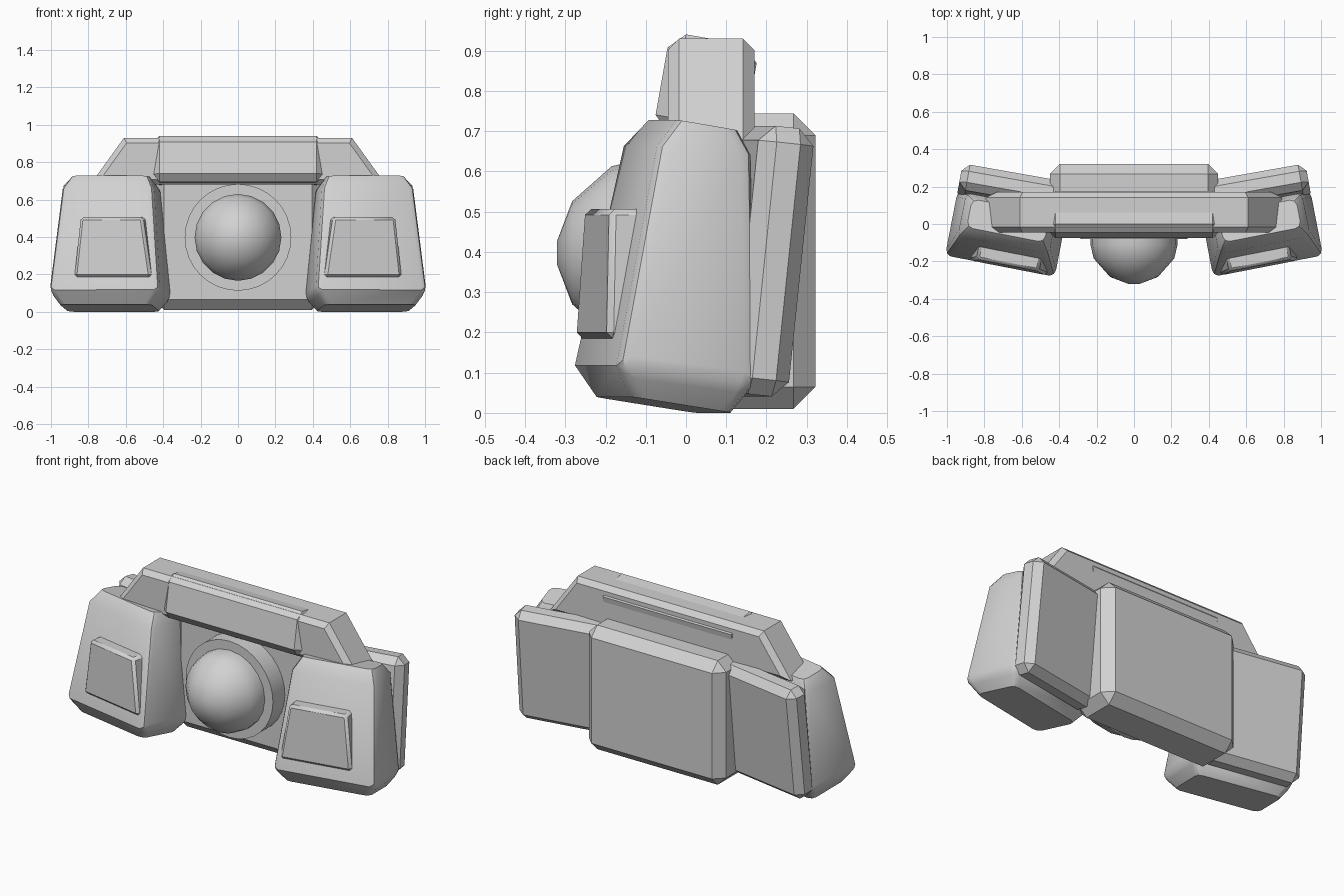
import bpy, bmesh
from math import radians, tau
from mathutils import Matrix, Vector

cube = bpy.data.objects.get("Cube")
if cube:
    bpy.data.objects.remove(cube, do_unlink=True)

grey = bpy.data.materials.new("light_grey")
grey.use_nodes = True
colour = (0.64, 0.64, 0.64, 1)
grey.diffuse_color = colour
grey.node_tree.nodes["Principled BSDF"].inputs["Base Color"].default_value = colour


def finish(name, bm, angle=35):
    """Turn a bmesh into a grey object with sharp edges kept."""
    bmesh.ops.recalc_face_normals(bm, faces=bm.faces[:])
    mesh = bpy.data.meshes.new(name)
    bm.to_mesh(mesh)
    bm.free()
    mesh.materials.append(grey)
    obj = bpy.data.objects.new(name, mesh)
    bpy.context.collection.objects.link(obj)
    bpy.ops.object.select_all(action="DESELECT")
    obj.select_set(True)
    bpy.context.view_layer.objects.active = obj
    bpy.ops.object.shade_smooth_by_angle(angle=radians(angle))


def block(name, rings, bevel, rule=lambda edge: True, segments=1, matrix=Matrix(), mirror=False):
    """Stacked block; each ring is (x0, x1, y_front, y_back, z_front, z_back)."""
    bm = bmesh.new()
    loops = []
    for x0, x1, yf, yb, zf, zb in rings:
        corners = ((x0, yf, zf), (x1, yf, zf), (x1, yb, zb), (x0, yb, zb))
        loops.append([bm.verts.new(c) for c in corners])
    bm.faces.new(loops[0][::-1])
    bm.faces.new(loops[-1])
    for low, high in zip(loops, loops[1:]):
        for i in range(4):
            j = (i + 1) % 4
            bm.faces.new((low[i], low[j], high[j], high[i]))
    bmesh.ops.bevel(bm, geom=[e for e in bm.edges if rule(e)], offset=bevel,
                    segments=segments, profile=0.5, affect="EDGES")
    bm.transform(matrix)
    if mirror:
        copy = bmesh.ops.duplicate(bm, geom=bm.verts[:] + bm.edges[:] + bm.faces[:])["geom"]
        for v in copy:
            if isinstance(v, bmesh.types.BMVert):
                v.co.x *= -1
    finish(name, bm)


def box(name, size, bevel, matrix, mirror=False):
    x, y, z = (s / 2 for s in size)
    block(name, [(-x, x, -y, y, h, h) for h in (-z, z)], bevel, matrix=matrix, mirror=mirror)


def lathe(name, profile, steps):
    """Spin (radius, y) points about the lamp axis."""
    bm = bmesh.new()
    verts = [bm.verts.new((r, y, 0.398)) for r, y in profile]
    edges = [bm.edges.new(pair) for pair in zip(verts, verts[1:])]
    bmesh.ops.spin(bm, geom=verts + edges, cent=(0, 0, 0.398), axis=(0, 1, 0),
                   angle=tau, steps=steps)
    bmesh.ops.remove_doubles(bm, verts=bm.verts[:], dist=0.0005)
    finish(name, bm, 45)


def place(x, y, z, turn=0, lean=0):
    return (Matrix.Translation((x, y, z)) @ Matrix.Rotation(radians(turn), 4, "Z")
            @ Matrix.Rotation(radians(lean), 4, "X"))


def span(edge, axis):
    return abs(edge.verts[0].co[axis] - edge.verts[1].co[axis])


# Central body
box("central_body", (0.9, 0.29, 0.735), 0.055, place(0, 0.177, 0.377))

# Front pods, splayed outwards, with a raised panel on each sloping face
splay = place(0.7, 0, 0, turn=11)
block("front_pods", [(-0.275, 0.225, -0.18, 0.075, 0.04, 0),
                     (-0.328, 0.275, -0.223, 0.125, 0.115, 0.07),
                     (-0.27, 0.224, -0.11, 0.125, 0.665, 0.645),
                     (-0.235, 0.188, -0.055, 0.1, 0.728, 0.702)],
      0.03, lambda e: span(e, 2) > 0.045, 2, splay, True)
block("pod_panels", [(-0.285, 0.137, -0.225, 0, 0.185, 0.185),
                     (-0.235, 0.104, -0.212, 0, 0.507, 0.507)],
      0.015, matrix=splay, mirror=True)

# Rear side pads, leaning back
box("rear_side_pads", (0.55, 0.14, 0.67), 0.04,
    place(0.663, 0.177, 0.377, turn=10, lean=-6), True)

# Carry handle with chamfered long rims, and the tilted grip running through it
block("handle", [(-0.79, 0.79, -0.045, 0.17, 0.68, 0.68),
                 (-0.61, 0.61, -0.045, 0.17, 0.93, 0.93)],
      0.028, lambda e: span(e, 1) < 0.01)
box("handle_grip", (0.92, 0.225, 0.25), 0.04, place(0, 0.05, 0.805, lean=-10))

# Round lamp: mounting disc and blunt dome
lathe("lamp_mount", [(0.285, 0.1), (0.285, -0.08), (0, -0.08)], 32)
lathe("lamp_dome", [(0.232, -0.06), (0.232, -0.115), (0.215, -0.185),
                    (0.128, -0.283), (0.028, -0.321), (0, -0.318)], 20)
